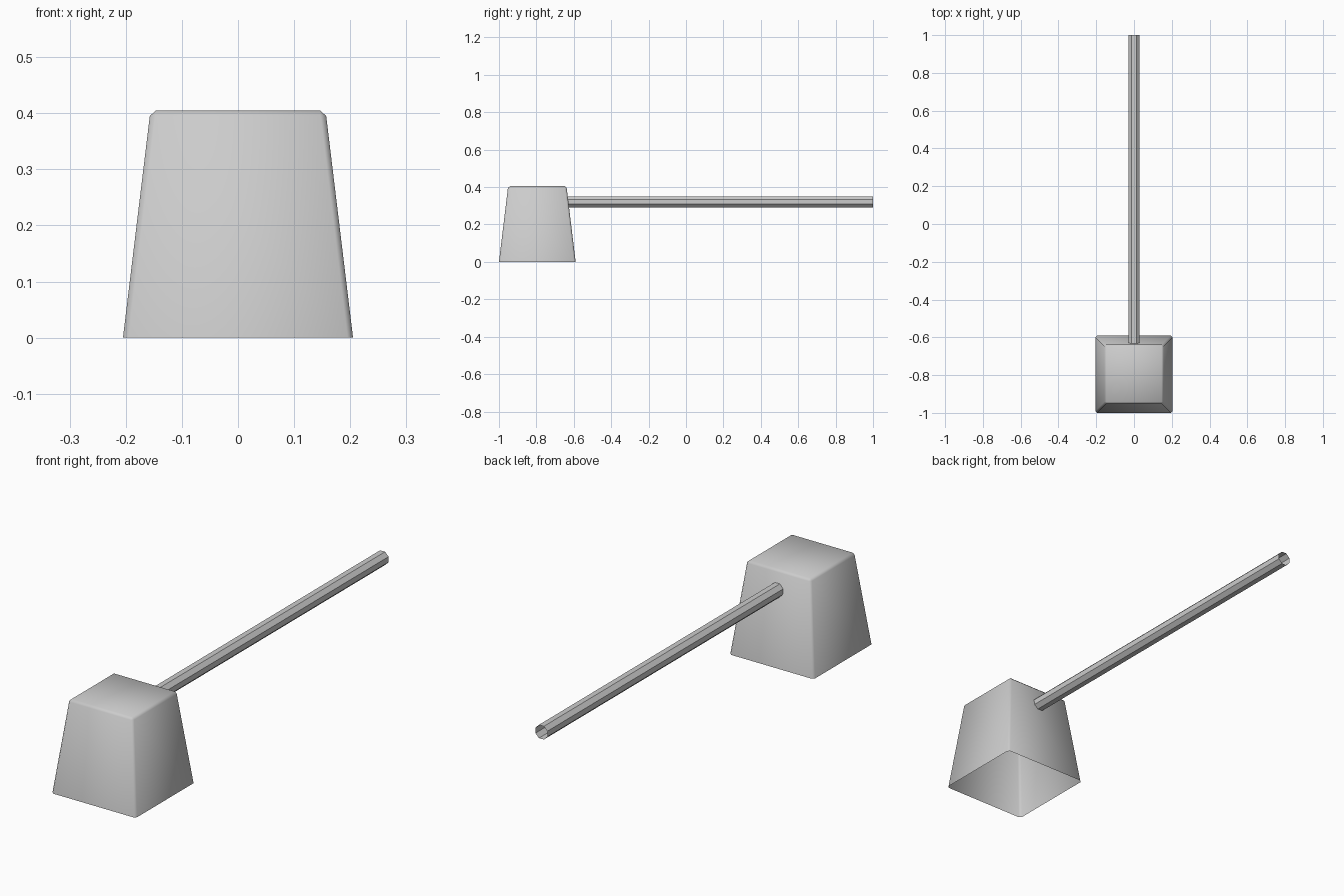
import bpy, bmesh, math
from mathutils import Matrix

if "Cube" in bpy.data.objects:
    bpy.data.objects.remove(bpy.data.objects["Cube"])


def add_object(name, bm):
    mesh = bpy.data.meshes.new(name)
    bmesh.ops.recalc_face_normals(bm, faces=bm.faces[:])
    bm.to_mesh(mesh)
    bm.free()
    obj = bpy.data.objects.new(name, mesh)
    bpy.context.collection.objects.link(obj)
    return obj


# Head: tapered box, open underneath, with softened edges
HEAD_Y, BASE, TOP, HEIGHT = -0.795, 0.205, 0.156, 0.405
bm = bmesh.new()
bmesh.ops.create_cube(bm, size=2)
for v in bm.verts:
    half = TOP if v.co.z > 0 else BASE
    v.co = (v.co.x * half, HEAD_Y + v.co.y * half, HEIGHT if v.co.z > 0 else 0)
bottom = [f for f in bm.faces if all(v.co.z < 0.01 for v in f.verts)]
bmesh.ops.delete(bm, geom=bottom, context='FACES_ONLY')
edges = [e for e in bm.edges if len(e.link_faces) == 2]
bmesh.ops.bevel(bm, geom=edges, offset=0.01, offset_type='OFFSET',
                segments=1, affect='EDGES')
for f in bm.faces:
    f.smooth = True
head = add_object("head", bm)

# Handle: open eight-sided tube running back from the head, flats up and sideways
START, END, FLAT, HANDLE_Z = -0.64, 1.0, 0.029, 0.321
radius = FLAT / math.cos(math.pi / 8)
place = (Matrix.Translation((0, (START + END) / 2, HANDLE_Z))
         @ Matrix.Rotation(math.pi / 2, 4, 'X')
         @ Matrix.Rotation(math.pi / 8, 4, 'Z'))
bm = bmesh.new()
bmesh.ops.create_cone(bm, cap_ends=False, segments=8, radius1=radius,
                      radius2=radius, depth=END - START, matrix=place)
handle = add_object("handle", bm)
